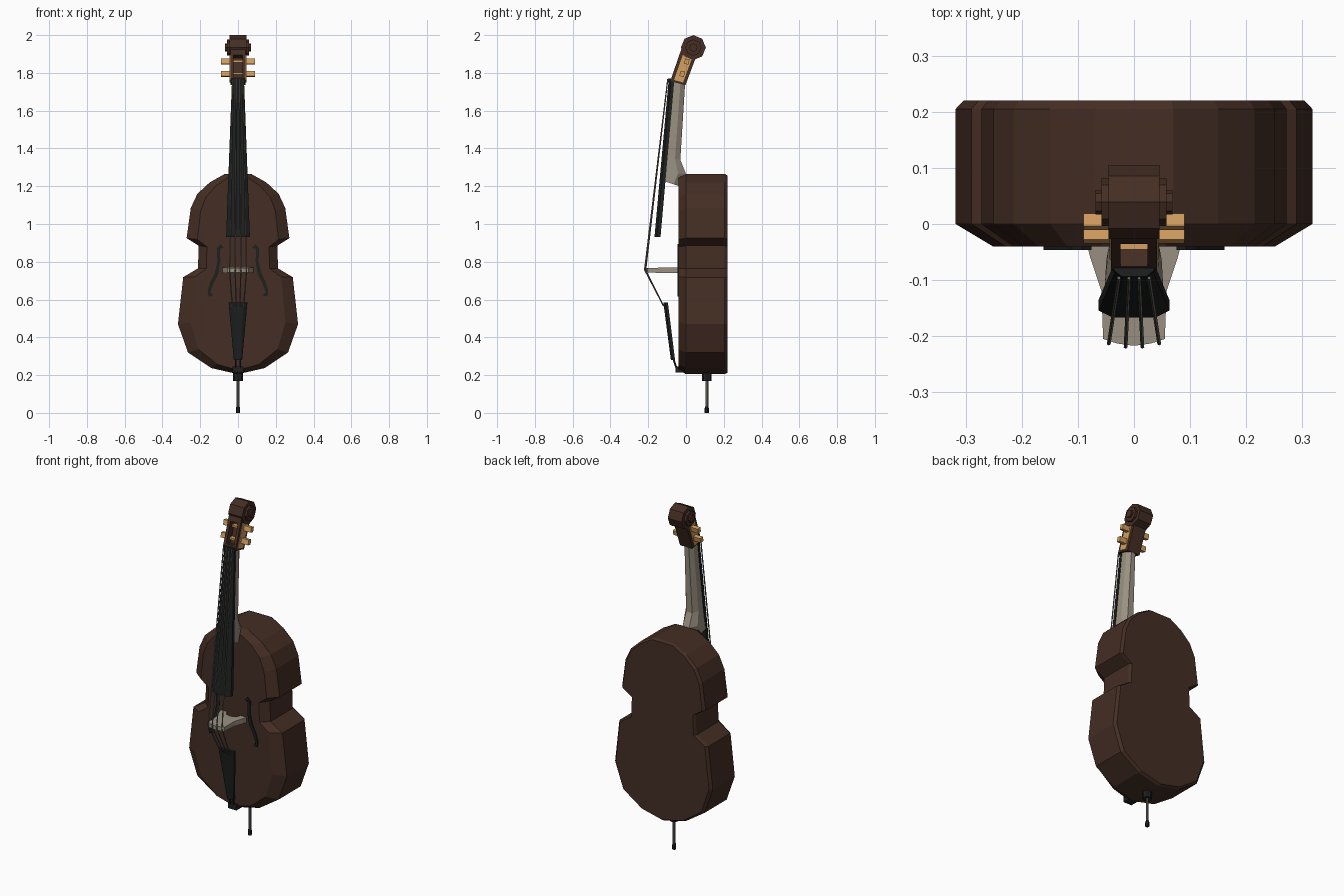
import bpy, bmesh, math
from mathutils import Vector

if "Cube" in bpy.data.objects:
    bpy.data.objects.remove(bpy.data.objects["Cube"])


def material(name, rgb):
    m = bpy.data.materials.new(name)
    m.diffuse_color = (*rgb, 1)
    m.use_nodes = True
    m.node_tree.nodes["Principled BSDF"].inputs["Base Color"].default_value = m.diffuse_color
    return m


BROWN = material("dark_brown_wood", (0.058, 0.027, 0.017))
TAN = material("tan_wood", (0.66, 0.35, 0.12))
TAUPE = material("pale_taupe_wood", (0.32, 0.28, 0.22))
BLACK = material("ebony_black", (0.013, 0.014, 0.014))
METAL = material("grey_metal", (0.16, 0.15, 0.13))


def loft(name, rings, mat):
    """Skin a list of equal-length closed rings and cap both ends."""
    bm = bmesh.new()
    vs = [[bm.verts.new(p) for p in r] for r in rings]
    n = len(vs[0])
    for a, b in zip(vs, vs[1:]):
        for i in range(n):
            j = (i + 1) % n
            bm.faces.new((a[i], a[j], b[j], b[i]))
    bm.faces.new(vs[0])
    bm.faces.new(vs[-1][::-1])
    bmesh.ops.recalc_face_normals(bm, faces=bm.faces)
    me = bpy.data.meshes.new(name)
    bm.to_mesh(me)
    bm.free()
    me.materials.append(mat)
    ob = bpy.data.objects.new(name, me)
    bpy.context.collection.objects.link(ob)
    return ob


def prism_x(name, yz, x0, x1, mat):
    return loft(name, [[(x, y, z) for y, z in yz] for x in (x0, x1)], mat)


def box(name, x, y, z, mat):
    return prism_x(name, [(y[0], z[0]), (y[1], z[0]), (y[1], z[1]), (y[0], z[1])], x[0], x[1], mat)


def rod(name, path, r, mat, sides=6):
    """Polygonal tube along a path; r may be a list of radii."""
    pts = [Vector(p) for p in path]
    rad = r if isinstance(r, list) else [r] * len(pts)
    rings = []
    for i, p in enumerate(pts):
        d = (pts[min(i + 1, len(pts) - 1)] - pts[max(i - 1, 0)]).normalized()
        u = d.cross(Vector((1, 0, 0)))
        if u.length < 0.1:
            u = d.cross(Vector((0, 1, 0)))
        u.normalize()
        v = d.cross(u)
        rings.append([p + rad[i] * (u * math.cos(t) + v * math.sin(t))
                      for t in [2 * math.pi * k / sides for k in range(sides)]])
    return loft(name, rings, mat)


def mirrored(half):
    """Complete a half outline whose first and last points may lie on x = 0."""
    return half + [(-x, z) for x, z in reversed(half) if x > 1e-6]


# Body: waisted outline with a broad front bevel and a small back bevel
outline = mirrored([(0.07, 1.265), (0.15, 1.22), (0.215, 1.16), (0.25, 1.085), (0.272, 0.925),
                    (0.208, 0.885), (0.212, 0.765), (0.29, 0.718), (0.318, 0.47), (0.265, 0.32),
                    (0.14, 0.237), (0, 0.205)])


def body_ring(y, sx, sz):
    return [(x * sx, y, 0.735 + (z - 0.735) * sz) for x, z in outline]


loft("body", [body_ring(-0.04, 0.79, 0.96), body_ring(0, 1, 1),
              body_ring(0.205, 1, 1), body_ring(0.22, 0.955, 0.985)], BROWN)

# Sound holes: thin S-shaped plates on the front
path = [(0.084, 0.872), (0.092, 0.885), (0.104, 0.87), (0.101, 0.80), (0.113, 0.74),
        (0.138, 0.69), (0.153, 0.645), (0.150, 0.622), (0.138, 0.63)]
width = [0.010, 0.008, 0.008, 0.008, 0.010, 0.009, 0.008, 0.008, 0.011]
for s, side in ((1, "right"), (-1, "left")):
    rings = []
    for i, (x, z) in enumerate(path):
        a, b = path[max(i - 1, 0)], path[min(i + 1, len(path) - 1)]
        d = Vector((b[0] - a[0], b[1] - a[1])).normalized() * width[i]
        l, r = (x - d.y, z + d.x), (x + d.y, z - d.x)
        rings.append([(s * l[0], -0.046, l[1]), (s * r[0], -0.046, r[1]),
                      (s * r[0], -0.038, r[1]), (s * l[0], -0.038, l[1])])
    loft("sound_hole_" + side, rings, BLACK)


# Neck with chamfered back and flared heel
def neck_ring(w, yf, zf, yb, zb):
    ym, zm = yf + 0.6 * (yb - yf), zf + 0.6 * (zb - zf)
    return [(-w, yf, zf), (w, yf, zf), (w * 0.95, ym, zm),
            (w * 0.45, yb, zb), (-w * 0.45, yb, zb), (-w * 0.95, ym, zm)]


loft("neck", [neck_ring(0.030, -0.065, 1.765, -0.005, 1.74), neck_ring(0.043, -0.10, 1.36, -0.03, 1.34),
              neck_ring(0.048, -0.107, 1.27, 0.0, 1.265), neck_ring(0.052, -0.11, 1.225, -0.035, 1.20)], TAUPE)


# Arched fingerboard and tailpiece
def arch_ring(w, yf, yb, z):
    m = yf + 0.4 * (yb - yf)
    return [(-w, yb, z), (w, yb, z), (w, m, z), (w * 0.6, yf, z), (-w * 0.6, yf, z), (-w, m, z)]


loft("fingerboard", [arch_ring(0.063, -0.167, -0.135, 0.93), arch_ring(0.032, -0.092, -0.062, 1.76)], BLACK)
loft("nut", [arch_ring(0.040, -0.095, -0.06, 1.75), arch_ring(0.036, -0.094, -0.065, 1.77)], BLACK)
loft("tailpiece", [arch_ring(0.022, -0.08, -0.058, 0.28), arch_ring(0.050, -0.120, -0.096, 0.585)], BLACK)
box("tail_saddle", (-0.028, 0.028), (-0.055, 0.01), (0.213, 0.245), BLACK)
for s in (-1, 1):
    rod("tail_cord", [(s * 0.012, -0.068, 0.29), (s * 0.012, -0.05, 0.235)], 0.005, BLACK)

# Bridge: arched plate standing out from the front
bridge = mirrored([(0, -0.075), (0.03, -0.068), (0.045, -0.04), (0.083, -0.04), (0.078, -0.06),
                   (0.058, -0.12), (0.055, -0.205), (0.03, -0.213), (0, -0.217)])
loft("bridge", [[(x, y, 0.755 + s * (0.012 + 0.04 * (y + 0.217) * 0.5)) for x, y in bridge]
                for s in (-1, 1)], TAUPE)

# Strings
for k in (-1.5, -0.5, 0.5, 1.5):
    drop = 0.006 if abs(k) > 1 else 0
    rod("string", [(k * 0.018, -0.096, 1.768), (k * 0.030, -0.219 + drop, 0.757),
                   (k * 0.020, -0.118, 0.565)], 0.0035, METAL, 5)

# Pegbox: two walls, recessed core and end blocks
front_low, back_low = Vector((-0.083, 1.757)), Vector((-0.003, 1.735))
back_top, front_top = Vector((0.055, 1.89)), Vector((-0.025, 1.925))


def side_point(u, v):
    return front_low.lerp(back_low, u).lerp(front_top.lerp(back_top, u), v)


def side_quad(u0, u1, v0, v1):
    return [side_point(u, v) for u, v in ((u0, v0), (u1, v0), (u1, v1), (u0, v1))]


for s in (-1, 1):
    prism_x("pegbox_wall", side_quad(0, 1, 0, 1), s * 0.024, s * 0.041, BROWN)
    prism_x("pegbox_side_panel", side_quad(0.2, 0.8, 0.06, 0.86), s * 0.040, s * 0.044, TAN)
prism_x("pegbox_back", side_quad(0.5, 1, 0, 1), -0.024, 0.024, BROWN)
prism_x("pegbox_base", side_quad(0, 0.5, 0, 0.13), -0.024, 0.024, BROWN)
prism_x("pegbox_head", side_quad(0, 0.5, 0.82, 1), -0.024, 0.024, BROWN)

# Tuning pegs running through the pegbox
for y, z in ((-0.020, 1.795), (0.004, 1.860)):
    prism_x("peg_shaft", [(y - 0.025, z - 0.004), (y + 0.009, z - 0.004),
                          (y + 0.009, z + 0.008), (y - 0.025, z + 0.008)], -0.043, 0.043, TAN)
    for s in (-1, 1):
        prism_x("peg_head", [(y - 0.015, z - 0.012), (y + 0.008, z - 0.016),
                             (y + 0.015, z + 0.012), (y - 0.008, z + 0.016)], s * 0.042, s * 0.09, TAN)

# Scroll: stacked octagonal drums
for name, r, w in (("scroll", 0.066, 0.045), ("scroll_ear", 0.043, 0.058), ("scroll_eye", 0.022, 0.069)):
    prism_x(name, [(0.039 + r * math.cos(k * math.pi / 4), 1.934 + r * math.sin(k * math.pi / 4))
                   for k in range(8)], -w, w, BROWN)

# Endpin
rod("endpin_collar", [(0, 0.11, 0.17), (0, 0.11, 0.225)], 0.026, BLACK, 8)
rod("endpin", [(0, 0.11, 0.03), (0, 0.11, 0.18)], 0.008, METAL, 8)
rod("endpin_tip", [(0, 0.11, 0), (0, 0.11, 0.025), (0, 0.11, 0.035)], [0.011, 0.011, 0.008], BLACK, 8)
